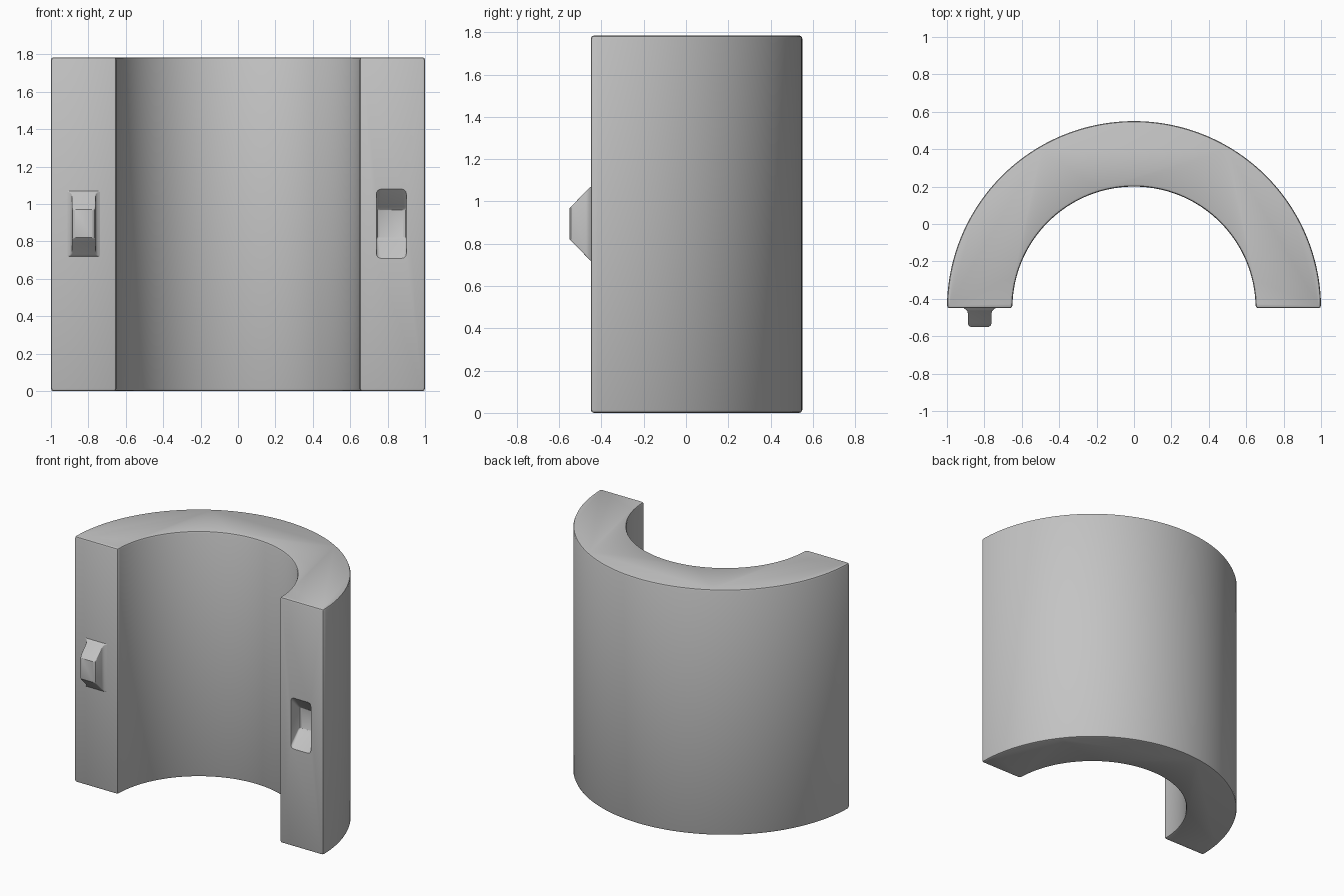
import bpy, bmesh, math

if "Cube" in bpy.data.objects:
    bpy.data.objects.remove(bpy.data.objects["Cube"])

CY = -0.45      # plane of the flat faces and axis of the half ring
H = 1.785

grey = bpy.data.materials.new("grey plastic")
grey.diffuse_color = (0.55, 0.55, 0.55, 1)
grey.use_nodes = True
grey.node_tree.nodes["Principled BSDF"].inputs["Base Color"].default_value = grey.diffuse_color


def make(name, bm):
    bmesh.ops.recalc_face_normals(bm, faces=bm.faces)
    me = bpy.data.meshes.new(name)
    bm.to_mesh(me)
    bm.free()
    me.materials.append(grey)
    ob = bpy.data.objects.new(name, me)
    bpy.context.collection.objects.link(ob)
    return ob


def apply_mods(ob):
    bpy.context.view_layer.update()
    dg = bpy.context.evaluated_depsgraph_get()
    me = bpy.data.meshes.new_from_object(ob.evaluated_get(dg))
    ob.modifiers.clear()
    ob.data = me


def smooth(ob, deg):
    bpy.ops.object.select_all(action='DESELECT')
    ob.select_set(True)
    bpy.context.view_layer.objects.active = ob
    bpy.ops.object.shade_smooth_by_angle(angle=math.radians(deg))


def loft(name, cx, cz, rings):
    """Stack rounded rectangles (y, half width, half height, corner radius)."""
    bm = bmesh.new()
    loops = []
    for y, hw, hh, r in rings:
        loop = []
        for sx, sz, start in ((1, 1, 0), (-1, 1, 90), (-1, -1, 180), (1, -1, 270)):
            for k in range(5):
                a = math.radians(start + k * 22.5)
                loop.append(bm.verts.new((cx + sx * (hw - r) + r * math.cos(a), y,
                                          cz + sz * (hh - r) + r * math.sin(a))))
        loops.append(loop)
    for a, b in zip(loops, loops[1:]):
        for i in range(len(a)):
            j = (i + 1) % len(a)
            bm.faces.new((a[i], a[j], b[j], b[i]))
    bm.faces.new(loops[0])
    bm.faces.new(loops[-1])
    return make(name, bm)


# Half ring shell with rounded upright corners
N = 96
bm = bmesh.new()
arc = [math.pi * i / N for i in range(N + 1)]
outline = [(math.cos(a), CY + math.sin(a)) for a in arc]
outline += [(0.65 * math.cos(a), CY + 0.65 * math.sin(a)) for a in reversed(arc)]
base = bm.faces.new([bm.verts.new((x, y, 0)) for x, y in outline])
ext = bmesh.ops.extrude_face_region(bm, geom=[base])
bmesh.ops.translate(bm, vec=(0, 0, H),
                    verts=[v for v in ext["geom"] if isinstance(v, bmesh.types.BMVert)])
shell = make("half_ring_shell", bm)
bev = shell.modifiers.new("edge rounding", 'BEVEL')
bev.width = 0.014
bev.segments = 2
bev.limit_method = 'ANGLE'
bev.angle_limit = math.radians(30)
apply_mods(shell)

# Pocket with sloped ends, cut into the right flat face
cutter = loft("pocket_cutter", 0.82, 0.895, [
    (CY - 0.02, 0.08, 0.205, 0.025),
    (CY, 0.08, 0.185, 0.025),
    (CY + 0.085, 0.08, 0.09, 0.012),
    (CY + 0.097, 0.075, 0.079, 0.008),
    (CY + 0.102, 0.064, 0.073, 0.005)])
cut = shell.modifiers.new("pocket", 'BOOLEAN')
cut.operation = 'DIFFERENCE'
cut.solver = 'EXACT'
cut.object = cutter
apply_mods(shell)
bpy.data.objects.remove(cutter)
smooth(shell, 30)

# Locking tab with sloped ends and a flared root on the left flat face
tab = loft("locking_tab", -0.825, 0.895, [
    (CY + 0.02, 0.086, 0.175, 0.006),
    (CY, 0.086, 0.175, 0.006),
    (CY - 0.006, 0.075, 0.171, 0.006),
    (CY - 0.014, 0.067, 0.163, 0.006),
    (CY - 0.026, 0.0635, 0.150, 0.006),
    (CY - 0.080, 0.0635, 0.095, 0.006),
    (CY - 0.093, 0.059, 0.082, 0.006),
    (CY - 0.100, 0.048, 0.075, 0.005)])
smooth(tab, 30)
